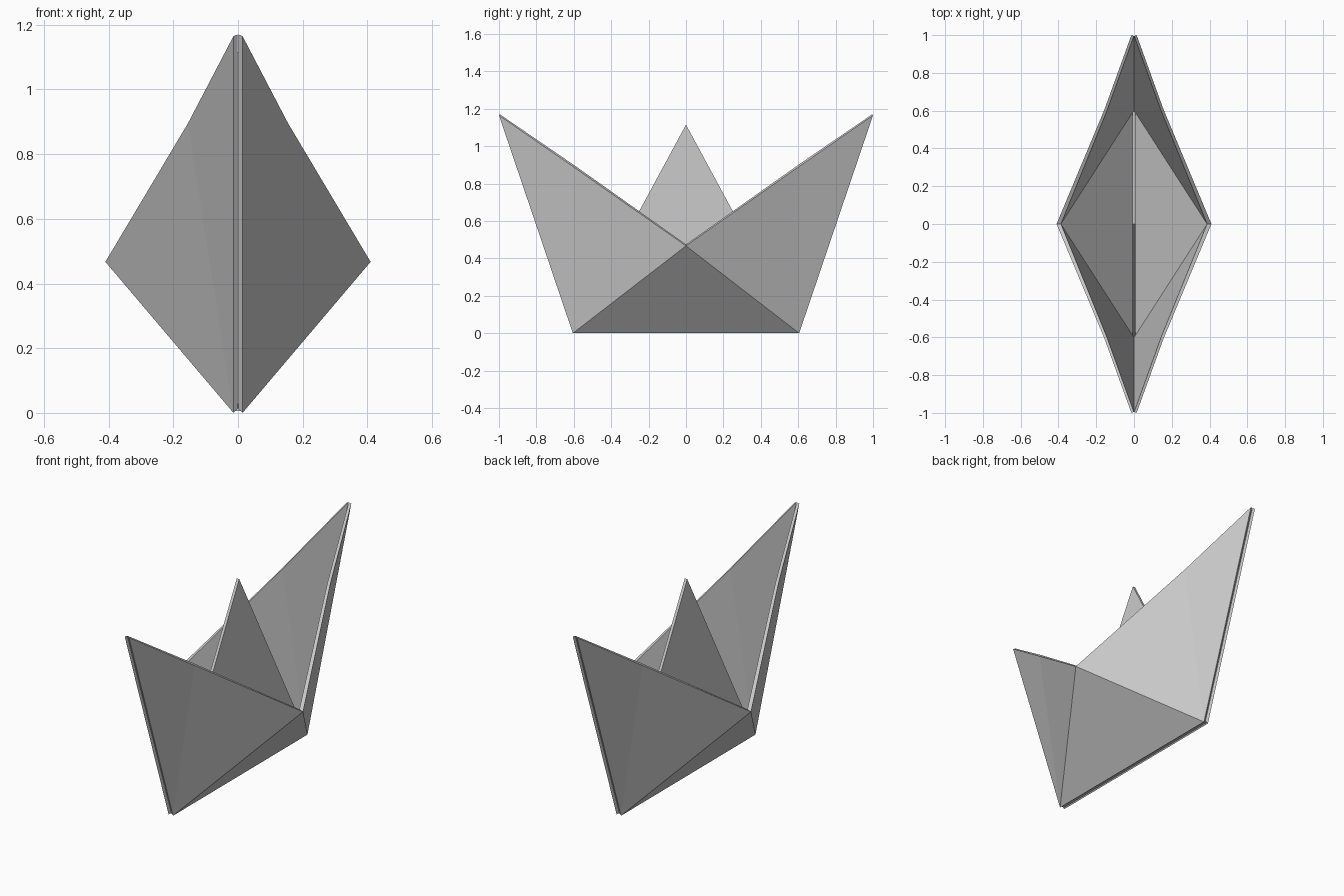
import bpy, bmesh

if "Cube" in bpy.data.objects:
    bpy.data.objects.remove(bpy.data.objects["Cube"])


def make_object(name, verts, faces):
    bm = bmesh.new()
    vs = [bm.verts.new(v) for v in verts]
    for f in faces:
        bm.faces.new([vs[i] for i in f])
    bmesh.ops.recalc_face_normals(bm, faces=bm.faces)
    me = bpy.data.meshes.new(name)
    bm.to_mesh(me)
    bm.free()
    ob = bpy.data.objects.new(name, me)
    bpy.context.collection.objects.link(ob)
    return ob


def sheet(keel, tip, rim, side):
    """One hull side: keel end, raised tip and rim kink at each end, one side point."""
    ends = [[(p[0], s * p[1], p[2]) for p in (keel, tip, rim)] for s in (-1, 1)]
    return ends[0] + ends[1] + [side]


# Folded hull side: outer and inner paper layers joined by a thin border
outer = sheet((0.014, 0.605, 0.0), (0.014, 1.0, 1.165), (0.155, 0.61, 0.895), (0.41, 0, 0.467))
inner = sheet((0.001, 0.6, 0.014), (0.001, 0.995, 1.17), (0.142, 0.603, 0.902), (0.387, 0, 0.475))
panels = [(0, 3, 6), (0, 6, 2), (0, 2, 1), (3, 5, 6), (3, 4, 5)]
border = [0, 1, 2, 6, 5, 4, 3]
n = len(outer)
faces = panels + [tuple(i + n for i in reversed(p)) for p in panels]
for a, b in zip(border, border[1:] + border[:1]):
    faces.append((a, b, b + n, a + n))
hull = make_object("boat_hull", outer + inner, faces)
mirror = hull.modifiers.new("mirror", 'MIRROR')
mirror.use_mirror_merge = False

# Thin triangular sail standing on the keel
t = 0.008
profile = [(-0.6, 0.006), (0.6, 0.006), (0, 1.115)]
make_object("centre_sail",
            [(x, y, z) for x in (-t, t) for y, z in profile],
            [(0, 1, 2), (5, 4, 3), (0, 1, 4, 3), (1, 2, 5, 4), (2, 0, 3, 5)])
